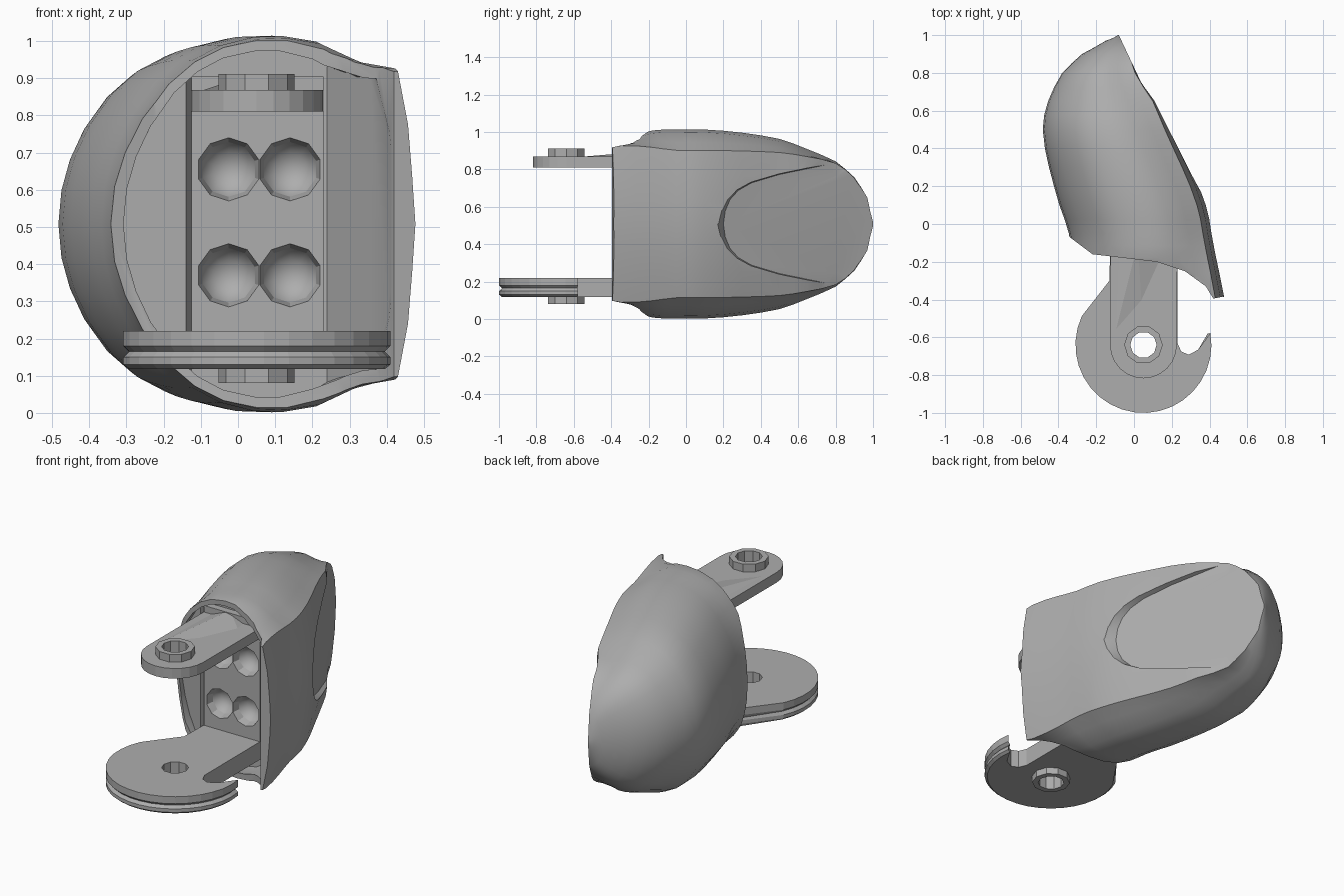
import bpy, bmesh, math
from mathutils import Vector

cube = bpy.data.objects.get("Cube")
if cube:
    bpy.data.objects.remove(cube, do_unlink=True)

grey = bpy.data.materials.new("warm_grey")
grey.use_nodes = True
grey.diffuse_color = (0.42, 0.42, 0.42, 1)
grey.node_tree.nodes["Principled BSDF"].inputs["Base Color"].default_value = (0.42, 0.42, 0.42, 1)

MID = 0.508           # height of the mirror plane
PIVOT = (0.05, -0.64)  # shared axis of both hinge plates


def add_object(name, bm):
    bmesh.ops.recalc_face_normals(bm, faces=bm.faces)
    mesh = bpy.data.meshes.new(name)
    bm.to_mesh(mesh)
    bm.free()
    mesh.materials.append(grey)
    ob = bpy.data.objects.new(name, mesh)
    bpy.context.collection.objects.link(ob)
    return ob


def loft(name, rings):
    bm = bmesh.new()
    loops = [[bm.verts.new(p) for p in ring] for ring in rings]
    n = len(loops[0])
    for a, b in zip(loops, loops[1:]):
        for i in range(n):
            j = (i + 1) % n
            bm.faces.new((a[i], a[j], b[j], b[i]))
    bm.faces.new(loops[0])
    bm.faces.new(loops[-1])
    return add_object(name, bm)


def prism(name, outline, z0, z1):
    return loft(name, [[(x, y, z) for x, y in outline] for z in (z0, z1)])


def arc(center, r, a0, a1, n):
    angles = [math.radians(a0 + (a1 - a0) * i / n) for i in range(n + 1)]
    return [(center[0] + r * math.cos(a), center[1] + r * math.sin(a)) for a in angles]


def circle(center, r, n):
    return arc(center, r, 0, 360, n)[:-1]


def activate(ob):
    bpy.ops.object.select_all(action='DESELECT')
    ob.select_set(True)
    bpy.context.view_layer.objects.active = ob


def boolean(ob, cutter, op='DIFFERENCE', keep=False):
    activate(ob)
    mod = ob.modifiers.new("cut", 'BOOLEAN')
    mod.operation, mod.object, mod.solver = op, cutter, 'EXACT'
    bpy.ops.object.modifier_apply(modifier=mod.name)
    if not keep:
        bpy.data.objects.remove(cutter, do_unlink=True)


def smooth(ob, degrees):
    activate(ob)
    bpy.ops.object.shade_smooth_by_angle(angle=math.radians(degrees))


# Stations along the shell: y, left x, right x, half height, side corner height
STATIONS = [
    (-.45, -.32, .485, .42, .95), (-.35, -.325, .47, .45, .93),
    (-.18, -.33, .435, .5, .82), (-.05, -.345, .41, .505, .78),
    (.1, -.395, .38, .505, .78), (.3, -.45, .3, .488, .8),
    (.5, -.483, .205, .455, .84), (.65, -.455, .135, .4, .9),
    (.8, -.38, .03, .335, .97), (.9, -.275, 0, .25, 1),
    (.97, -.15, -.02, .14, 1), (1, -.085, -.075, .01, 1)]


def refine(rows, steps):
    out = []
    for i in range(len(rows) - 1):
        a, b = rows[max(i - 1, 0)], rows[i]
        c, d = rows[i + 1], rows[min(i + 2, len(rows) - 1)]
        for s in range(steps):
            t = s / steps
            out.append([q + .5 * t * (r - p + t * (2 * p - 5 * q + 4 * r - w + t * (3 * (q - r) + w - p)))
                        for p, q, r, w in zip(a, b, c, d)])
        # y stays evenly spaced inside each span
            out[-1][0] = b[0] + (c[0] - b[0]) * t
    return out + [list(rows[-1])]


def section(y, xl, xr, h, c):
    half = [(0, 0), (.012, .2), (.045, .38), (.1, .56), (.19, .75), (.28, .87),
            (.38, .95), (.5, .995), (.6, 1), (.72, max(.97, c)), (.84, .5 * (.95 + c)),
            (.94, c), (.975, .65 * c), (.99, .3 * c), (1, 0)]
    loop = half + [(u, -v) for u, v in reversed(half[1:-1])]
    return [(xl + u * (xr - xl), y, MID + v * h) for u, v in loop]


# Fingertip shell, trimmed to its curved front rim
rows = refine(STATIONS, 2)
shell = loft("fingertip_shell", [section(*r) for r in rows])
rim = [(.6, -.42), (.47, -.385), (.42, -.395), (.38, -.33), (.27, -.25), (.12, -.2),
       (-.22, -.16), (-.34, -.07), (-.6, .1), (-.6, -.8), (.6, -.8)]
boolean(shell, prism("rim_cutter", rim, -.5, 1.5))

# Hollow behind the rim, following the shell with a constant wall
inner = loft("cavity_cutter", [section(y, xl + .03, xr - .05, h - .03, c)
                               for y, xl, xr, h, c in rows if y < .2])
hollow = [(.42, -.6), (.41, -.36), (.24, -.09), (-.125, -.09), (-.14, -.14),
          (-.33, -.055), (-.33, -.6)]
boolean(inner, prism("hollow_cutter", hollow, -.5, 1.5), 'INTERSECT')
boolean(shell, inner)

# Rounded pad recess on the long flat side
pad = [(.2, 0), (.21, .07), (.235, .13), (.28, .18), (.35, .22), (.5, .265), (.84, .335), (1.2, .4)]
pad = pad + [(y, -z) for y, z in reversed(pad[1:])]


def pad_ring(lift, grow):
    return [(-.08 + (1 - y) * .47 + lift, y - grow * max(0, 1 - abs(z) / .25),
             MID + z * (1 + grow)) for y, z in pad]


boolean(shell, loft("pad_cutter", [pad_ring(0, 0), pad_ring(.03, .015), pad_ring(.4, .22)]))

# Mounting block with two pairs of faceted sockets
block = prism("mounting_block", [(-.125, -.13), (.23, -.13), (.23, .02), (-.125, .02)], .13, .905)
for x in (-.025, .14):
    for z in (.37, .655):
        bm = bmesh.new()
        bmesh.ops.create_uvsphere(bm, u_segments=10, v_segments=6, radius=.085)
        for v in bm.verts:
            v.co = Vector((x + v.co.x, -.13 + v.co.z, z + v.co.y))
        socket = add_object("socket_cutter", bm)
        boolean(block, socket, keep=True)
        boolean(shell, socket)
smooth(shell, 32)


# Upper hinge arm
arm = [(.23, -.05), (-.125, -.05)] + arc(PIVOT, .177, 180, 360, 12)
upper = prism("upper_hinge_arm", arm, .81, .868)

# Lower hinge disc with a hooked notch and a grooved edge


def hook(r):
    return (arc(PIVOT, r, 10, -205, 20)
            + [(-.13, -.3), (-.125, -.05), (.23, -.05), (.23, -.63), (.25, -.675),
               (.29, -.692), (.34, -.665)])


lower = loft("lower_hinge_disc", [[(x, y, z) for x, y in hook(r)] for r, z in
                                  ((.345, .118), (.36, .13), (.36, .15), (.345, .165), (.36, .18), (.36, .22))])

# Raised collars and pin holes on both hinges
for part, name, z0, z1 in ((upper, "upper_collar", .86, .912), (lower, "lower_collar", .08, .125)):
    collar = prism(name, circle(PIVOT, .102, 10), z0, z1)
    for ob in (part, collar):
        boolean(ob, prism("pin_cutter", circle(PIVOT, .07, 10), -.1, 1.2))

# Slim gusset on the upper arm
bm = bmesh.new()
for p in ((-.1, -.58, .866), (.04, -.42, .866), (.14, -.2, .866), (.02, -.1, .905),
          (-.08, -.1, .866), (.12, -.1, .866)):
    bm.verts.new(p)
bmesh.ops.convex_hull(bm, input=bm.verts)
add_object("arm_gusset", bm)
